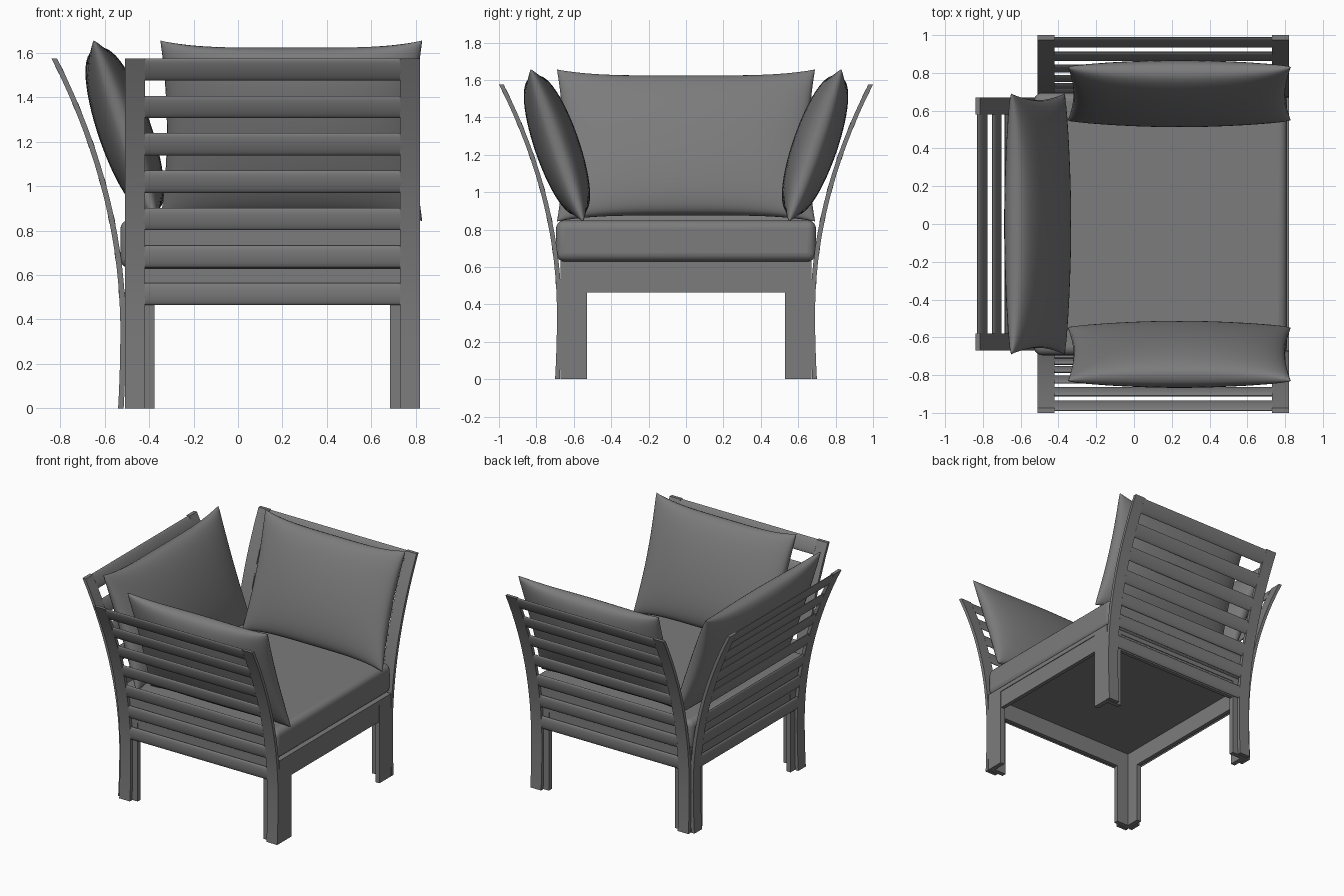
import bpy, bmesh, math
from mathutils import Matrix, Vector

if "Cube" in bpy.data.objects:
    bpy.data.objects.remove(bpy.data.objects["Cube"])

GREY = bpy.data.materials.new("mid_grey")
GREY.use_nodes = True
GREY.diffuse_color = (0.2, 0.2, 0.2, 1)
GREY.node_tree.nodes["Principled BSDF"].inputs["Base Color"].default_value = (0.2, 0.2, 0.2, 1)

X0, X1, Y1 = -0.51, 0.82, 0.67     # frame footprint
TOP = 1.576                        # top of the slatted panels


def finish(name, bm, smooth=None):
    bmesh.ops.recalc_face_normals(bm, faces=bm.faces)
    mesh = bpy.data.meshes.new(name)
    bm.to_mesh(mesh)
    bm.free()
    mesh.materials.append(GREY)
    obj = bpy.data.objects.new(name, mesh)
    bpy.context.collection.objects.link(obj)
    if smooth:
        bpy.ops.object.select_all(action='DESELECT')
        obj.select_set(True)
        bpy.context.view_layer.objects.active = obj
        bpy.ops.object.shade_smooth_by_angle(angle=math.radians(smooth))
    return obj


def add_box(bm, lo, hi):
    lo, hi = Vector(lo), Vector(hi)
    m = Matrix.Translation((lo + hi) / 2) @ Matrix.Diagonal((hi - lo).to_4d())
    bmesh.ops.create_cube(bm, size=1, matrix=m)


def box(name, lo, hi):
    bm = bmesh.new()
    add_box(bm, lo, hi)
    return finish(name, bm)


def prism(bm, section, a, b, place):
    # extrude a closed (out, z) section from a to b along the panel
    ends = [[bm.verts.new(place(t, d, z)) for d, z in section] for t in (a, b)]
    n = len(section)
    for i in range(n):
        j = (i + 1) % n
        bm.faces.new((ends[0][i], ends[0][j], ends[1][j], ends[1][i]))
    for loop in ends:
        bm.faces.new(loop)


def sweep(z):
    # outward curve of the panels
    if z < 0.35:
        return 0.69 + 0.01 * ((0.35 - z) / 0.35) ** 2
    return 0.69 + 0.31 * ((z - 0.35) / (TOP - 0.35)) ** 2


def panel(name, a, b, place):
    # two curved posts
    zs = [TOP * i / 20 for i in range(21)]
    section = [(sweep(z), z) for z in zs] + [(sweep(z) - 0.025, z) for z in reversed(zs)]
    for label, t in (("first", a), ("second", b - 0.09)):
        bm = bmesh.new()
        prism(bm, section, t, t + 0.09, place)
        finish(f"{name}_{label}_post", bm, 30)
    # rounded slats between the posts
    bm = bmesh.new()
    for i in range(7):
        zc = 0.515 + 0.1685 * i
        oval = []
        for k in range(20):
            ang = math.tau * k / 20
            z = zc + 0.05 * math.sin(ang)
            oval.append((sweep(z) - 0.0125 + 0.014 * math.cos(ang), z))
        prism(bm, oval, a + 0.085, b - 0.085, place)
    finish(f"{name}_slats", bm, 50)


panel("front_panel", X0, X1, lambda t, d, z: (t, -d, z))
panel("rear_panel", X0, X1, lambda t, d, z: (t, d, z))
panel("side_panel", -Y1, Y1, lambda t, d, z: (0.16 - d, t, z))

# L-shaped legs
for xname, x, sx in (("inner", X0, 1), ("outer", X1, -1)):
    for yname, sy in (("front", -1), ("rear", 1)):
        bm = bmesh.new()
        pts = [(0, 0), (0.135, 0), (0.135, 0.035), (0.035, 0.035), (0.035, 0.14), (0, 0.14)]
        bottom = [bm.verts.new((x + sx * u, sy * (Y1 - v), 0)) for u, v in pts]
        face = bm.faces.new(bottom)
        ext = bmesh.ops.extrude_face_region(bm, geom=[face])
        bmesh.ops.translate(bm, vec=(0, 0, 0.6), verts=[v for v in ext["geom"] if isinstance(v, bmesh.types.BMVert)])
        finish(f"{yname}_{xname}_leg", bm)

# aprons and seat base
for name, s in (("front_apron", -1), ("rear_apron", 1)):
    y = sorted((s * (Y1 - 0.005), s * (Y1 - 0.035)))
    box(name, (X0 + 0.03, y[0], 0.465), (X1 - 0.03, y[1], 0.6))
box("inner_apron", (X0 + 0.005, -0.64, 0.465), (X0 + 0.035, 0.64, 0.6))
box("outer_apron", (X1 - 0.035, -0.64, 0.465), (X1 - 0.005, 0.64, 0.6))
box("seat_base", (X0, -Y1, 0.597), (X1, Y1, 0.63))

# seat cushion
seat = box("seat_cushion", (-0.53, -0.695, 0.63), (0.81, 0.695, 0.85))
bev = seat.modifiers.new("round", 'BEVEL')
bev.width = 0.045
bev.segments = 5
bpy.context.view_layer.objects.active = seat
seat.select_set(True)
bpy.ops.object.shade_smooth_by_angle(angle=math.radians(40))


def pillow(name, length, height, thick, matrix):
    # local x = length, local y = thickness, local z = height
    bm = bmesh.new()
    n = 28
    for side in (-1, 1):
        rows = []
        for i in range(n + 1):
            u = math.sin(math.pi * (i / n - 0.5))
            row = []
            for j in range(n + 1):
                v = math.sin(math.pi * (j / n - 0.5))
                puff = max(0, (1 - u * u) * (1 - v * v)) ** 0.4
                x = u * length / 2 * (1 - 0.05 * (1 - v * v))
                z = v * height / 2 * (1 - 0.09 * (1 - u ** 4))
                row.append(bm.verts.new((x, side * puff * thick / 2, z)))
            rows.append(row)
        for i in range(n):
            for j in range(n):
                bm.faces.new((rows[i][j], rows[i + 1][j], rows[i + 1][j + 1], rows[i][j + 1]))
    bmesh.ops.remove_doubles(bm, verts=bm.verts, dist=0.0002)
    bm.transform(matrix)
    finish(name, bm, 80)


# leaning back cushions
lean = math.radians(19)
for name, s in (("front_cushion", -1), ("rear_cushion", 1)):
    pillow(name, 1.18, 0.86, 0.24,
           Matrix.Translation((0.24, s * 0.69, 1.25)) @ Matrix.Rotation(-s * lean, 4, 'X'))
pillow("side_cushion", 1.38, 0.86, 0.24,
       Matrix.Translation((-0.51, 0, 1.25)) @ Matrix.Rotation(math.pi / 2, 4, 'Z')
       @ Matrix.Rotation(-lean, 4, 'X'))
